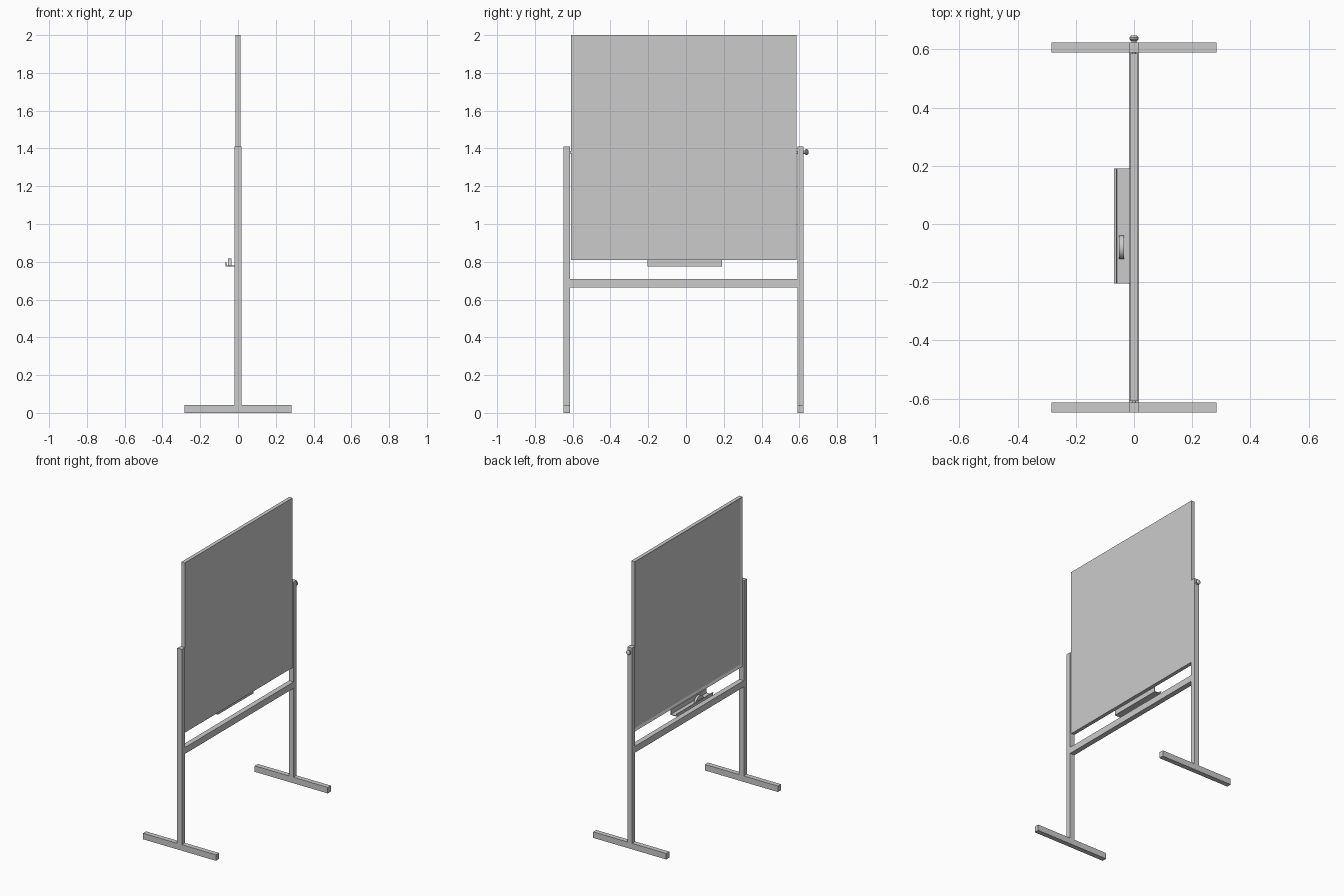
import bpy, bmesh, math
from mathutils import Matrix

if "Cube" in bpy.data.objects:
    bpy.data.objects.remove(bpy.data.objects["Cube"])


def make(name, bm, smooth=False):
    bmesh.ops.recalc_face_normals(bm, faces=bm.faces)
    me = bpy.data.meshes.new(name)
    bm.to_mesh(me)
    bm.free()
    ob = bpy.data.objects.new(name, me)
    bpy.context.collection.objects.link(ob)
    if smooth:
        bpy.ops.object.select_all(action='DESELECT')
        ob.select_set(True)
        bpy.context.view_layer.objects.active = ob
        bpy.ops.object.shade_smooth_by_angle(angle=math.radians(35))
    return ob


def box(name, x, y, z):
    bm = bmesh.new()
    bmesh.ops.create_cube(bm, size=1)
    for v in bm.verts:
        for i, (a, b) in enumerate((x, y, z)):
            v.co[i] = a if v.co[i] < 0 else b
    return make(name, bm)


def extrude_profile(name, profile, axis, start, end, smooth=False):
    # axis 0: profile is (y, z); axis 1: profile is (x, z)
    bm = bmesh.new()
    pts = [(start, a, b) if axis == 0 else (a, start, b) for a, b in profile]
    face = bm.faces.new([bm.verts.new(p) for p in pts])
    geo = bmesh.ops.extrude_face_region(bm, geom=[face])['geom']
    for v in geo:
        if isinstance(v, bmesh.types.BMVert):
            v.co[axis] = end
    return make(name, bm, smooth)


def lathe_y(name, profile, z, n=20):
    # profile of (y, radius) spun about a y-parallel axis
    bm = bmesh.new()
    rings = [[bm.verts.new((r * math.cos(2 * math.pi * i / n), y,
                            z + r * math.sin(2 * math.pi * i / n)))
              for i in range(n)] for y, r in profile]
    for a, b in zip(rings, rings[1:]):
        for i in range(n):
            j = (i + 1) % n
            bm.faces.new((a[i], a[j], b[j], b[i]))
    bm.faces.new(rings[0])
    bm.faces.new(rings[-1])
    return make(name, bm, True)


# Stand: posts and feet on both sides, joined by a crossbar
for side, y0 in (("left", -0.648), ("right", 0.589)):
    y = (y0, y0 + 0.034)
    box(side + "_foot", (-0.283, 0.283), y, (0, 0.042))
    box(side + "_post", (-0.018, 0.018), y, (0.042, 1.41))
box("crossbar", (-0.018, 0.018), (-0.614, 0.589), (0.665, 0.71))

# Board: slab with a framed recess on the tray side
bm = bmesh.new()
bmesh.ops.create_cube(bm, size=1)
for v in bm.verts:
    v.co = (v.co.x * 0.026, -0.011 + v.co.y * 1.194, 1.405 + v.co.z * 1.19)
back = [f for f in bm.faces if f.normal.x < -0.5]
bmesh.ops.inset_region(bm, faces=back, thickness=0.025)
bmesh.ops.translate(bm, verts=back[0].verts, vec=(0.008, 0, 0))
make("board", bm)

# Pivots and tightening knob
lathe_y("left_pivot", [(-0.62, 0.007), (-0.605, 0.007)], 1.38)
lathe_y("right_pivot", [(0.58, 0.007), (0.628, 0.007)], 1.38)
lathe_y("knob", [(0.623, 0.009), (0.629, 0.009), (0.631, 0.013), (0.635, 0.016),
                 (0.641, 0.016), (0.646, 0.012), (0.648, 0.006)], 1.38)

# Pen tray: bent sheet with front lip and rear flange
extrude_profile("pen_tray", [(-0.012, 0.776), (-0.066, 0.776), (-0.068, 0.796),
                             (-0.060, 0.796), (-0.059, 0.781), (-0.017, 0.781),
                             (-0.017, 0.812), (-0.012, 0.812)], 1, -0.205, 0.19)

# Eraser resting on the tray, with an arched top
arch = [(-0.08 + 0.041 * math.cos(math.pi * i / 14),
         0.781 + 0.037 * math.sin(math.pi * i / 14)) for i in range(15)]
extrude_profile("eraser", arch, 0, -0.052, -0.035, True)
